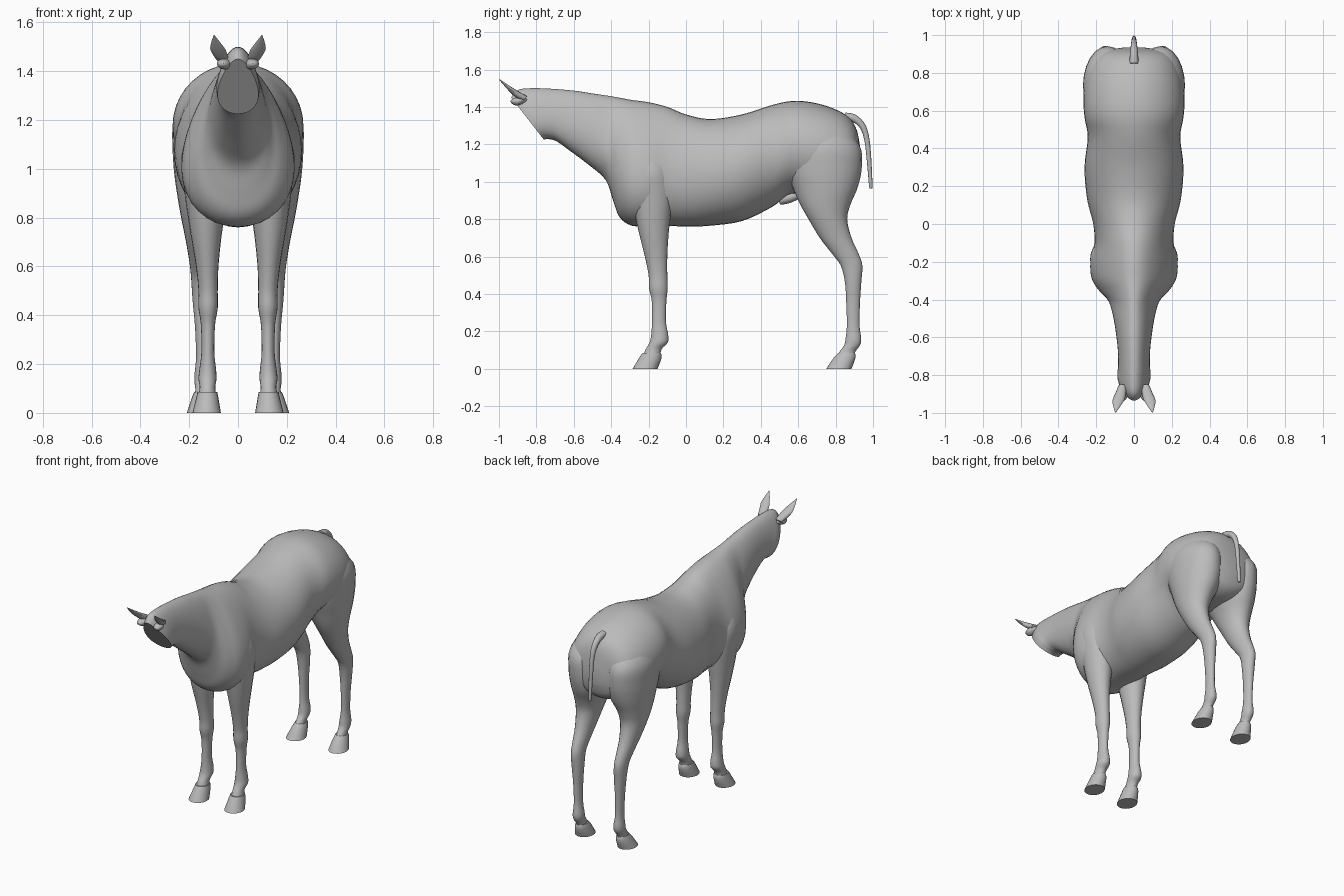
import bpy, bmesh, math
from mathutils import Vector as V

coat = bpy.data.materials.new("grey coat")
coat.diffuse_color = (0.5, 0.5, 0.5, 1)


def spline(a, b, c, d, t):
    """Smooth curve from b to c."""
    return 0.5 * (2 * b + (c - a) * t + (2 * a - 5 * b + 4 * c - d) * t * t
                  + (3 * b - a - 3 * c + d) * t ** 3)


def loft(name, rows, ring, steps=4, sides=32, angle=50):
    """Skin closed rings through smoothly interpolated rows of numbers."""
    rows = [V(r) for r in rows]
    fine = []
    for i in range(len(rows) - 1):
        a, d = rows[max(i - 1, 0)], rows[min(i + 2, len(rows) - 1)]
        fine += [spline(a, rows[i], rows[i + 1], d, k / steps) for k in range(steps)]
    fine.append(rows[-1])
    bm = bmesh.new()
    loops = [[bm.verts.new(ring(r, math.tau * j / sides)) for j in range(sides)] for r in fine]
    for p, q in zip(loops, loops[1:]):
        for j in range(sides):
            k = (j + 1) % sides
            bm.faces.new((p[j], p[k], q[k], q[j]))
    bm.faces.new(loops[0])
    bm.faces.new(loops[-1])
    bmesh.ops.recalc_face_normals(bm, faces=bm.faces)
    me = bpy.data.meshes.new(name)
    bm.to_mesh(me)
    bm.free()
    ob = bpy.data.objects.new(name, me)
    bpy.context.collection.objects.link(ob)
    me.materials.append(coat)
    bpy.ops.object.select_all(action='DESELECT')
    ob.select_set(True)
    bpy.context.view_layer.objects.active = ob
    bpy.ops.object.shade_smooth_by_angle(angle=math.radians(angle))
    return ob


# Torso and neck: top y, top z, bottom y, bottom z, half width, low fullness
def body_ring(r, a):
    c = math.cos(a)
    mid, half = V((0, r[0] + r[2], r[1] + r[3])) / 2, V((0, r[0] - r[2], r[1] - r[3])) / 2
    return mid + half * c + V((r[4] * math.sin(a) * (1 - r[5] * c), 0, 0))


loft("torso_and_neck", [
    (.935, 1.15, .935, 1.05, .05, 0),
    (.915, 1.27, .91, .97, .17, 0),
    (.87, 1.345, .85, .93, .225, 0),
    (.78, 1.395, .76, .92, .255, 0),
    (.67, 1.425, .66, .92, .268, 0),
    (.57, 1.432, .56, .935, .262, 0),
    (.46, 1.41, .46, .865, .245, 0),
    (.30, 1.36, .30, .79, .262, 0),
    (.13, 1.335, .13, .765, .248, .05),
    (0, 1.36, 0, .76, .215, .1),
    (-.10, 1.40, -.10, .765, .206, .2),
    (-.20, 1.425, -.20, .765, .222, .3),
    (-.29, 1.437, -.29, .765, .215, .3),
    (-.36, 1.45, -.355, .81, .175, .3),
    (-.42, 1.46, -.39, .90, .135, .25),
    (-.50, 1.472, -.43, 1.01, .115, .2),
    (-.60, 1.487, -.52, 1.09, .098, .15),
    (-.72, 1.497, -.62, 1.165, .085, .15),
    (-.83, 1.50, -.69, 1.215, .082, .2),
    (-.90, 1.49, -.735, 1.228, .085, .3),
    (-.935, 1.45, -.76, 1.225, .08, .35)], body_ring, sides=40, angle=40)

# Legs: z, front y, back y, inner x, outer x
front_leg = [
    (1.16, -.27, -.13, .10, .20), (1.05, -.295, -.085, .07, .232), (.93, -.29, -.072, .055, .222),
    (.82, -.272, -.082, .055, .208), (.72, -.25, -.093, .068, .192), (.60, -.22, -.10, .08, .172),
    (.50, -.20, -.10, .083, .162), (.43, -.197, -.098, .083, .162), (.36, -.183, -.105, .094, .152),
    (.25, -.182, -.107, .097, .15), (.18, -.186, -.095, .09, .158), (.14, -.195, -.098, .088, .162),
    (.105, -.215, -.13, .093, .157), (.06, -.235, -.14, .088, .165)]
hind_leg = [
    (1.32, .60, .80, .06, .19), (1.20, .53, .925, .02, .262), (1.08, .53, .94, .01, .268),
    (.97, .57, .918, .02, .26), (.88, .61, .88, .06, .247), (.80, .655, .862, .085, .233),
    (.70, .715, .885, .105, .213), (.61, .785, .925, .115, .198), (.55, .828, .943, .118, .192),
    (.46, .85, .937, .118, .186), (.35, .857, .93, .125, .176), (.23, .86, .928, .125, .172),
    (.16, .853, .937, .115, .178), (.125, .845, .93, .115, .178), (.09, .82, .905, .12, .175),
    (.055, .80, .90, .112, .185)]
front_hoof = [(.085, -.232, -.135, .085, .166), (.06, -.25, -.13, .08, .172), (0, -.285, -.152, .07, .187)]
hind_hoof = [(.085, .815, .903, .112, .18), (.06, .79, .907, .105, .19), (0, .75, .885, .095, .21)]


def leg_ring(side):
    return lambda r, a: V((side * ((r[3] + r[4]) / 2 + math.cos(a) * (r[4] - r[3]) / 2),
                           (r[1] + r[2]) / 2 + math.sin(a) * (r[2] - r[1]) / 2, r[0]))


# Ears: centre x, y, z, half width, half thickness
def ear_ring(side):
    def ring(r, a):
        p = V(r[:3]) + V((r[3] * math.cos(a), 0, 0)) + V((0, .65, .76)) * r[4] * math.sin(a)
        return V((side * p.x, p.y, p.z))
    return ring


ear = [(.062, -.86, 1.445, .022, .016), (.07, -.895, 1.462, .028, .018), (.082, -.93, 1.488, .031, .014),
       (.09, -.96, 1.513, .021, .009), (.098, -.998, 1.547, .002, .002)]

# Brow bumps at the upper edge of the face
brow = [(.045, -.85, 1.43, .01, .01), (.055, -.885, 1.43, .03, .03), (.06, -.92, 1.435, .022, .02),
        (.06, -.935, 1.437, .006, .006)]

for side, word in ((-1, "right"), (1, "left")):
    loft(word + "_front_leg", front_leg, leg_ring(side), sides=20)
    loft(word + "_hind_leg", hind_leg, leg_ring(side), sides=24)
    loft(word + "_front_hoof", front_hoof, leg_ring(side), steps=2, sides=20)
    loft(word + "_hind_hoof", hind_hoof, leg_ring(side), steps=2, sides=20)
    loft(word + "_ear", ear, ear_ring(side), sides=12)
    loft(word + "_brow", brow, ear_ring(side), sides=12)


# Tail: y, z, radius, heading angle of the dock
def tail_ring(r, a):
    out = V((0, math.cos(r[3]), math.sin(r[3])))
    return V((r[2] * math.cos(a), r[0], r[1])) + out * r[2] * math.sin(a)


loft("tail", [(.85, 1.345, .025, 1.5), (.90, 1.338, .021, 1.2), (.945, 1.295, .017, .6),
              (.968, 1.22, .014, .25), (.98, 1.10, .012, .08), (.988, .975, .009, 0),
              (.988, .968, .004, 0)], tail_ring, sides=12)

# Sheath under the belly
loft("sheath", [(.50, .90, .015, 1.57), (.51, .905, .027, 1.57), (.56, .918, .03, 1.57),
                (.64, .945, .02, 1.57)], tail_ring, sides=12)
